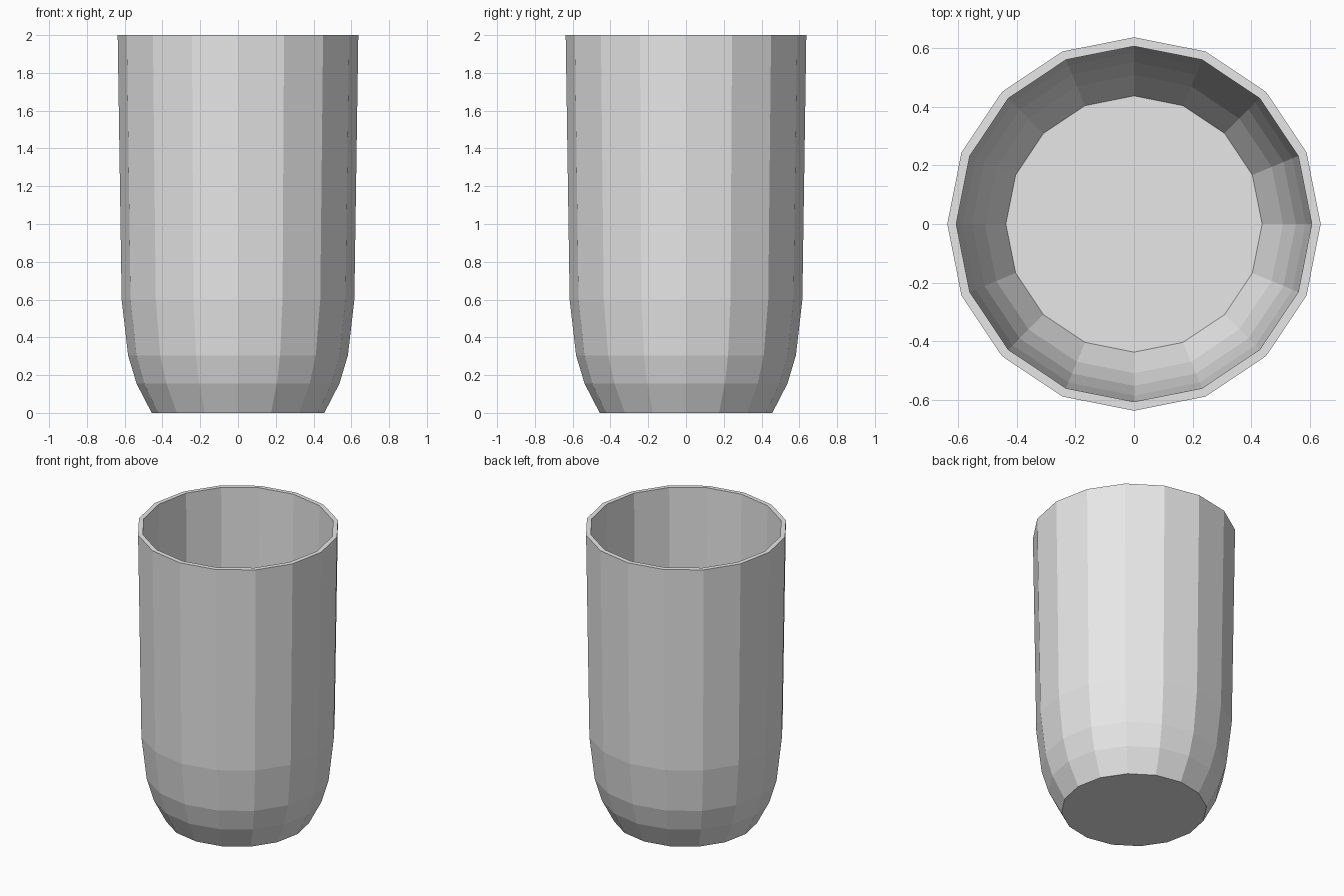
import bpy
import bmesh
from math import cos, sin, tau

if "Cube" in bpy.data.objects:
    bpy.data.objects.remove(bpy.data.objects["Cube"], do_unlink=True)

SIDES = 16
WALL = 0.03
# Outer profile as (radius, height), from the base to the rim
PROFILE = [(0.457, 0), (0.537, 0.155), (0.582, 0.305), (0.616, 0.6), (0.637, 2)]


def make_material(name, colour):
    mat = bpy.data.materials.new(name)
    mat.use_nodes = True
    mat.diffuse_color = colour
    mat.node_tree.nodes["Principled BSDF"].inputs["Base Color"].default_value = colour
    return mat


# Outer shell: stacked rings closed by a flat base
bm = bmesh.new()
rings = [[bm.verts.new((r * cos(tau * i / SIDES), r * sin(tau * i / SIDES), z))
          for i in range(SIDES)] for r, z in PROFILE]
bm.faces.new(rings[0][::-1])
for low, high in zip(rings, rings[1:]):
    for i in range(SIDES):
        j = (i + 1) % SIDES
        bm.faces.new((low[i], low[j], high[j], high[i]))
mesh = bpy.data.meshes.new("cup")
bm.to_mesh(mesh)
bm.free()
mesh.materials.append(make_material("light grey", (0.8, 0.8, 0.8, 1)))

cup = bpy.data.objects.new("cup", mesh)
bpy.context.collection.objects.link(cup)

# Even wall thickness, growing inward, with a flat rim
wall = cup.modifiers.new("wall", "SOLIDIFY")
wall.thickness = WALL
wall.offset = -1
wall.use_even_offset = True
wall.use_quality_normals = True
